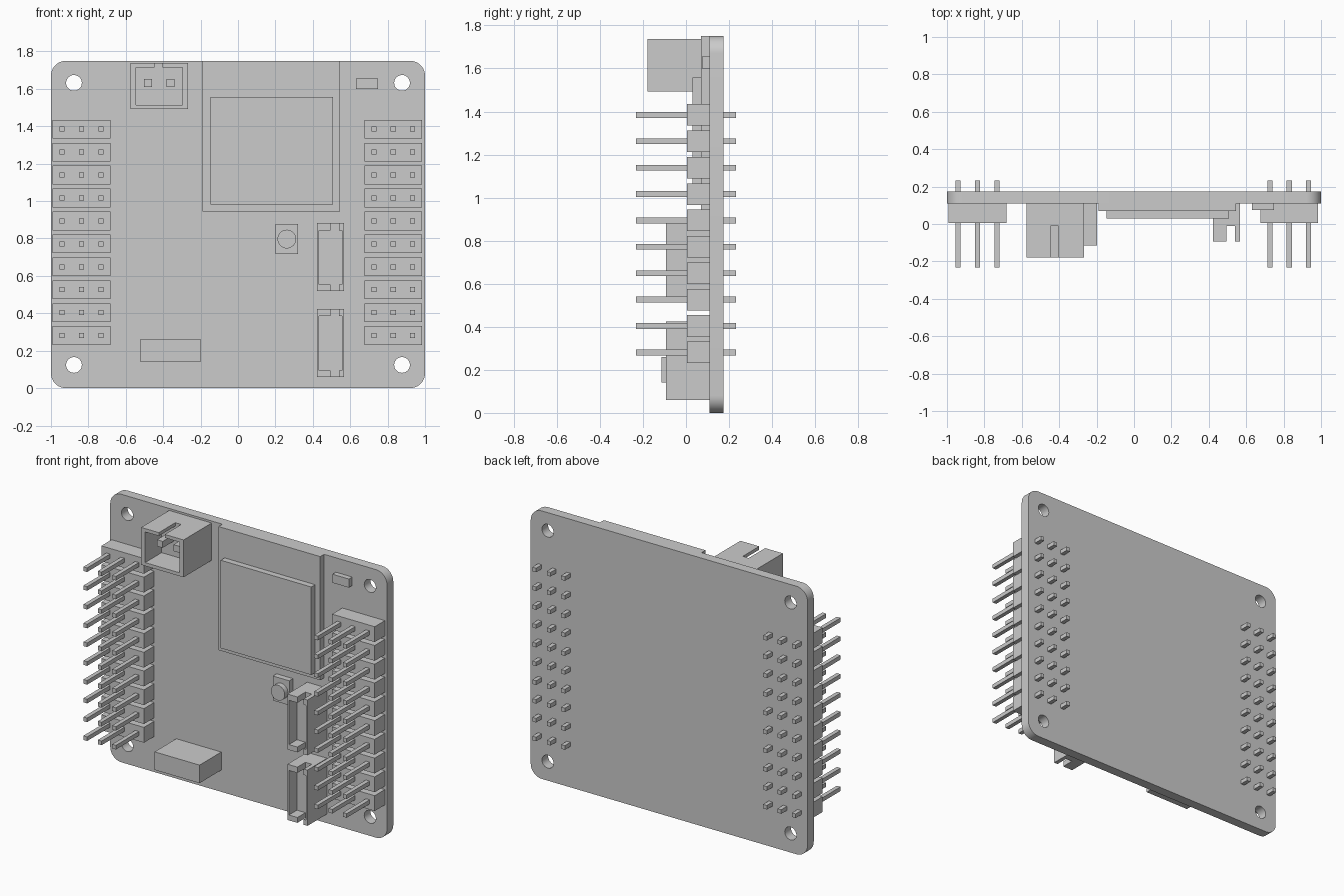
import bpy, bmesh, math
from mathutils import Matrix, Vector

if "Cube" in bpy.data.objects:
    bpy.data.objects.remove(bpy.data.objects["Cube"])

FRONT, BACK = 0.11, 0.174      # board faces along y


def boxes(name, spans):
    """One mesh object made of boxes given as (x0, x1, y0, y1, z0, z1)."""
    bm = bmesh.new()
    for x0, x1, y0, y1, z0, z1 in spans:
        mid = Vector((x0 + x1, y0 + y1, z0 + z1)) / 2
        size = Matrix.Diagonal((x1 - x0, y1 - y0, z1 - z0, 1))
        bmesh.ops.create_cube(bm, size=1, matrix=Matrix.Translation(mid) @ size)
    me = bpy.data.meshes.new(name)
    bm.to_mesh(me)
    bm.free()
    ob = bpy.data.objects.new(name, me)
    bpy.context.collection.objects.link(ob)
    return ob


def activate(ob):
    bpy.ops.object.select_all(action='DESELECT')
    ob.select_set(True)
    bpy.context.view_layer.objects.active = ob


def carve(ob, *cuts):
    """Subtract box spans from an object."""
    for cut in cuts:
        cutter = boxes("cutter", [cut])
        cutter.hide_render = True
        activate(ob)
        mod = ob.modifiers.new("cut", 'BOOLEAN')
        mod.operation, mod.solver, mod.object = 'DIFFERENCE', 'EXACT', cutter
        bpy.ops.object.modifier_apply(modifier=mod.name)
        bpy.data.objects.remove(cutter)


def arc(cx, cz, r, a0, a1, n):
    return [(cx + r * math.cos(a0 + (a1 - a0) * i / n),
             cz + r * math.sin(a0 + (a1 - a0) * i / n)) for i in range(n + 1)]


# Board: rounded outline with four mounting holes, extruded
R, H = 0.08, 1.75
corners = [(1 - R, H - R), (R - 1, H - R), (R - 1, R), (1 - R, R)]
loops = [[p for i, (x, z) in enumerate(corners)
          for p in arc(x, z, R, i * math.pi / 2, (i + 1) * math.pi / 2, 10)]]
for x in (-0.877, 0.877):
    for z in (0.124, 1.632):
        loops.append(arc(x, z, 0.042, 0, 2 * math.pi, 32)[:-1])
curve = bpy.data.curves.new("board", 'CURVE')
curve.dimensions, curve.fill_mode = '2D', 'BOTH'
curve.extrude = (BACK - FRONT) / 2
for pts in loops:
    sp = curve.splines.new('POLY')
    sp.points.add(len(pts) - 1)
    for p, (x, z) in zip(sp.points, pts):
        p.co = (x, z, 0, 1)
    sp.use_cyclic_u = True
board = bpy.data.objects.new("board", curve)
bpy.context.collection.objects.link(board)
board.rotation_euler = (math.pi / 2, 0, 0)
board.location.y = (FRONT + BACK) / 2
activate(board)
bpy.ops.object.convert(target='MESH')
bpy.ops.object.shade_smooth_by_angle()

# Pin headers: ten rows of three pins on each side
P = 0.0135
for side, cx in (("left", -0.837), ("right", 0.83)):
    rows = [0.281 + 0.1226 * i for i in range(10)]
    boxes(side + "_header_blocks",
          [(cx - 0.154, cx + 0.154, 0.005, FRONT, z - 0.05, z + 0.05) for z in rows])
    boxes(side + "_header_pins",
          [(x - P, x + P, -0.232, 0.232, z - P, z + P)
           for z in rows for x in (cx - 0.104, cx, cx + 0.104)])

# Power socket: open-fronted box with a key slot and two pins
power = boxes("power_socket", [(-0.574, -0.267, -0.18, FRONT, 1.493, 1.737)])
carve(power, (-0.545, -0.297, -0.3, -0.01, 1.515, 1.715),
      (-0.446, -0.403, -0.3, -0.01, 1.65, 1.8))
boxes("power_pins", [(x - 0.021, x + 0.021, -0.12, 0.0, 1.611, 1.653)
                     for x in (-0.481, -0.361)])

# Two slim side sockets, slotted through both end walls
for name, z0, z1 in (("upper_socket", 0.52, 0.882), ("lower_socket", 0.06, 0.424)):
    sock = boxes(name, [(0.422, 0.567, -0.093, FRONT, z0, z1)])
    carve(sock, (0.433, 0.556, -0.2, -0.01, z0 + 0.035, z1 - 0.038),
          (0.494, 0.54, -0.2, -0.01, z0 - 0.1, z1 + 0.1))

# Radio module with its metal shield
boxes("module_board", [(-0.19, 0.545, 0.07, FRONT, 0.943, 1.75)])
boxes("module_shield", [(-0.146, 0.508, 0.03, 0.07, 0.983, 1.557)])

# Small parts: lamp, long block, push button
boxes("indicator_lamp", [(0.63, 0.748, 0.075, FRONT, 1.6, 1.656)])
boxes("long_block", [(-0.523, -0.198, -0.114, FRONT, 0.142, 0.26)])
boxes("button_base", [(0.201, 0.32, 0.072, FRONT, 0.718, 0.878)])
bpy.ops.mesh.primitive_cylinder_add(vertices=32, radius=0.05, depth=0.045,
                                    location=(0.261, 0.0605, 0.797),
                                    rotation=(math.pi / 2, 0, 0))
bpy.context.object.name = "button_cap"
bpy.ops.object.shade_smooth_by_angle()
